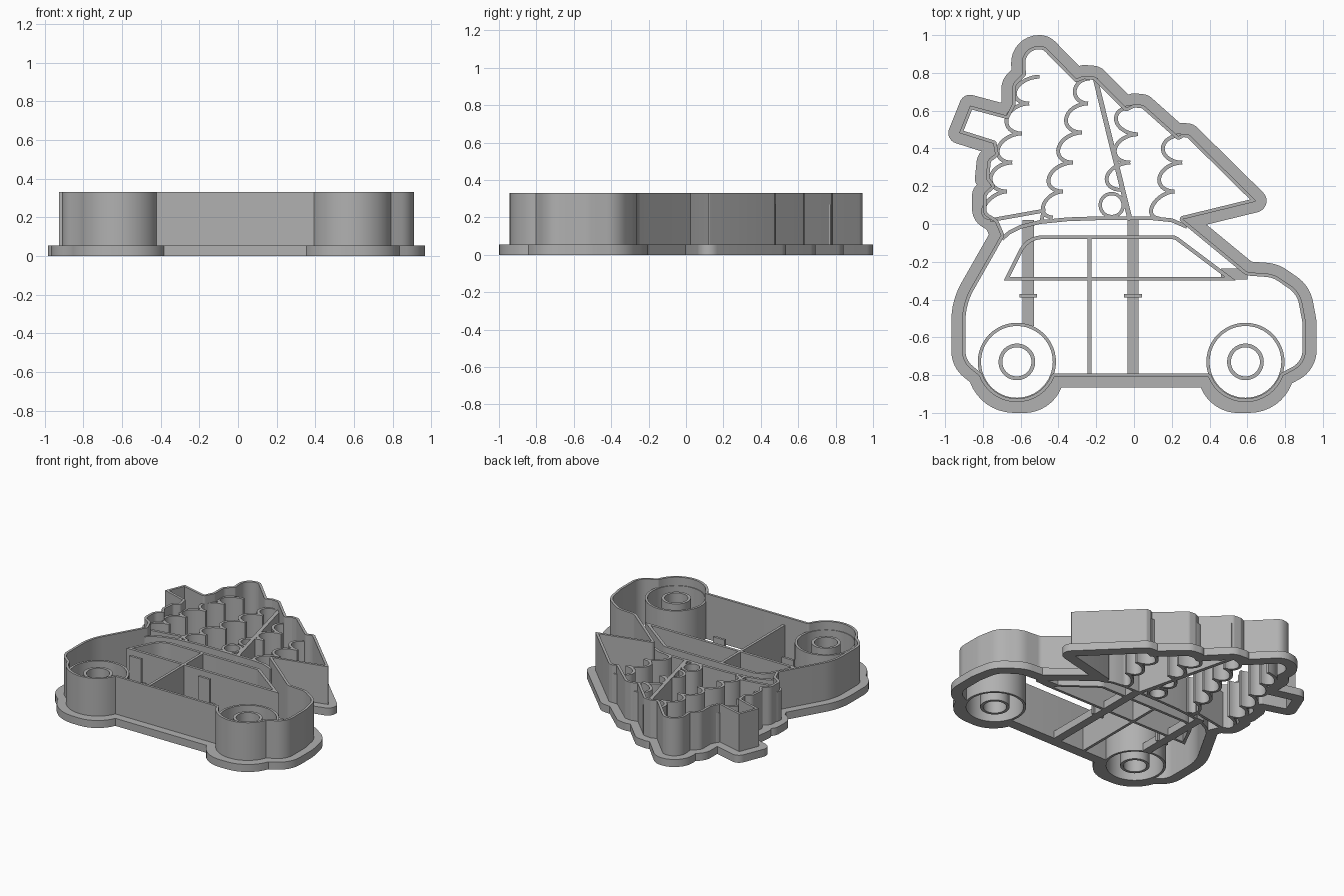
import bpy, bmesh, math
from mathutils import Vector

if "Cube" in bpy.data.objects:
    bpy.data.objects.remove(bpy.data.objects["Cube"])

WALL_TOP, BASE_TOP, RIB_TOP = 0.33, 0.055, 0.27

grey = bpy.data.materials.new("grey plastic")
grey.use_nodes = True
grey.diffuse_color = (0.44, 0.44, 0.44, 1)
grey.node_tree.nodes["Principled BSDF"].inputs["Base Color"].default_value = grey.diffuse_color


def loft(name, rings, closed=True):
    """Join (points, z) rings into a tube; the last ring joins the first."""
    bm = bmesh.new()
    grid = [[bm.verts.new((p[0], p[1], z)) for p in pts] for pts, z in rings]
    n = len(grid[0])
    for a, b in zip(grid, grid[1:] + grid[:1]):
        for i in range(n if closed else n - 1):
            j = (i + 1) % n
            bm.faces.new((a[i], a[j], b[j], b[i]))
    if not closed:
        for i in (0, -1):
            bm.faces.new([ring[i] for ring in grid])
    bmesh.ops.remove_doubles(bm, verts=bm.verts, dist=0.0002)
    bmesh.ops.recalc_face_normals(bm, faces=bm.faces)
    mesh = bpy.data.meshes.new(name)
    bm.to_mesh(mesh)
    bm.free()
    mesh.materials.append(grey)
    obj = bpy.data.objects.new(name, mesh)
    bpy.context.collection.objects.link(obj)
    bpy.ops.object.select_all(action='DESELECT')
    obj.select_set(True)
    bpy.context.view_layer.objects.active = obj
    bpy.ops.object.shade_smooth_by_angle(angle=math.radians(30))
    return obj


def left_of(a, b):
    d = (b - a).normalized()
    return Vector((-d.y, d.x))


def rounded(corners, offset, steps=8):
    """Offset a clockwise outline outwards and round its corners."""
    n = len(corners)
    pts = [Vector(c[:2]) for c in corners]
    moved, tangent, radius = [], [], []
    for i in range(n):
        n1, n2 = left_of(pts[i - 1], pts[i]), left_of(pts[i], pts[(i + 1) % n])
        moved.append(pts[i] + (n1 + n2) * offset / max(1 + n1.dot(n2), 0.2))
        convex = n1.x * n2.y - n1.y * n2.x < 0
        radius.append(max(corners[i][2] + (offset if convex else -offset), 0.0))
        tangent.append(radius[i] * math.tan(n1.angle(n2) / 2))
    out = []
    for i in range(n):
        p, t = moved[i], tangent[i]
        ends = []
        for j in (i - 1, (i + 1) % n):
            edge = (moved[j] - p).length
            both = tangent[i] + tangent[j]
            if both > edge:
                t = min(t, edge * tangent[i] / both)
        for j in (i - 1, (i + 1) % n):
            ends.append((moved[j] - p).normalized())
        half = ends[0].angle(ends[1]) / 2
        r = t * math.tan(half)
        bisector = ends[0] + ends[1]
        if t < 1e-5 or bisector.length < 1e-4:
            out += [p.copy() for _ in range(steps + 1)]
            continue
        centre = p + bisector.normalized() * t / math.cos(half)
        u, v = p + ends[0] * t - centre, p + ends[1] * t - centre
        turn = u.angle(v)
        for k in range(steps + 1):
            f = k / steps
            w = (u * math.sin((1 - f) * turn) + v * math.sin(f * turn)) / math.sin(turn)
            out.append(centre + w)
    return out


def rib(name, path, width=0.02, top=RIB_TOP):
    """Upright strip that follows an open path."""
    pts = [Vector(p) for p in path]
    sides = ([], [])
    for i, p in enumerate(pts):
        n1 = left_of(pts[max(i - 1, 0)], pts[max(i, 1)])
        n2 = left_of(pts[min(i, len(pts) - 2)], pts[min(i + 1, len(pts) - 1)])
        m = (n1 + n2) * width / 2 / max(1 + n1.dot(n2), 0.4)
        sides[0].append(p + m)
        sides[1].append(p - m)
    return loft(name, [(sides[0], 0), (sides[0], top), (sides[1], top), (sides[1], 0)], False)


def ring(name, x, y, outer, inner, top=RIB_TOP, n=48):
    circles = [[(x + r * math.cos(math.tau * k / n), y + r * math.sin(math.tau * k / n))
                for k in range(n)] for r in (outer, inner)]
    return loft(name, [(circles[0], 0), (circles[0], top), (circles[1], top), (circles[1], 0)])


def wheel_arc(x, start, end, r=0.213, y=-0.73):
    """Corners that wrap the outline around the underside of a wheel."""
    def at(deg, rad, fillet):
        a = math.radians(deg)
        return (x + rad * math.cos(a), y + rad * math.sin(a), fillet)
    q = (end - start) / 4
    far = r / math.cos(math.radians(q))
    return [at(start, r, 0), at(start + q, far, r), at(start + 3 * q, far, r), at(end, r, 0)]


# Outer cutter: car body, tree and trunk in one outline with a base flange
outline = wheel_arc(-0.62, -22, -160) + [
    (-.91, -.73, .12), (-.91, -.42, .35), (-.705, -.06, 0),
    # left edge of the tree
    (-.735, .01, .02), (-.8, .05, .05), (-.8, .16, .06), (-.755, .2, 0),
    (-.785, .24, .04), (-.775, .34, .04), (-.735, .37, 0), (-.745, .425, 0),
    # trunk
    (-.926, .482, 0), (-.868, .627, 0), (-.675, .575, 0),
    (-.645, .635, 0), (-.645, .74, .06), (-.59, .795, 0),
    # tree top and right edge
    (-.6, .943, .09), (-.475, .943, .06), (-.305, .77, 0), (-.265, .785, .02),
    (-.205, .78, .03), (-.04, .615, 0), (0, .635, .02), (.05, .63, .03),
    (.235, .465, 0), (.26, .478, .01), (.29, .475, .02), (.65, .12, .005), (.26, .025, 0),
    # bonnet
    (.6, -.255, .05), (.74, -.265, .15), (.88, -.36, .15), (.91, -.52, .2), (.91, -.74, .12),
] + wheel_arc(0.59, -20, -158)
inner, outer, flange = (rounded(outline, d) for d in (-0.018, 0, 0.057))
loft("outer_cutter", [(inner, 0), (flange, 0), (flange, BASE_TOP),
                      (outer, BASE_TOP), (outer, WALL_TOP), (inner, WALL_TOP)])

# Wheels
for side, x in (("rear", -0.62), ("front", 0.59)):
    ring(side + "_wheel_rim", x, -0.73, 0.207, 0.19)
    ring(side + "_wheel_hub", x, -0.73, 0.097, 0.077)

# Side window frame, roof and door line
window = [(-.69, -.3, 0), (-.57, -.06, .14), (.22, -.06, .06), (.54, -.3, 0)]
frame_out, frame_in = rounded(window, 0), rounded(window, -0.02)
loft("window_frame", [(frame_out, 0), (frame_out, RIB_TOP), (frame_in, RIB_TOP), (frame_in, 0)])
rib("roof", [(-.7, -.08), (-.66, -.045), (-.6, -.015), (-.5, .01), (-.35, .025), (-.2, .03),
             (.1, .03), (.2, .02), (.28, -.015)])
rib("door_line", [(-.235, -.065), (-.235, -.8)])
rib("window_corner_bridge", [(.46, -.265), (.6, -.265)], 0.06, BASE_TOP)

# Straps lie flat on the base, with raised buckles
for side, x, low in (("rear", -0.56, -0.54), ("front", -0.005, -0.8)):
    rib(side + "_strap", [(x, low), (x, 0.02)], 0.06, BASE_TOP)
    rib(side + "_buckle", [(x - .047, -.38), (x + .047, -.38)], 0.017)

# Tree: rows of scalloped branches, each scallop ending in a pointed tip
rows = [
    [(-.5, .78), (-.555, .638), (-.593, .479), (-.645, .325), (-.672, .172), (-.755, .03)],
    [(-.235, .77), (-.243, .638), (-.275, .484), (-.323, .325), (-.376, .172), (-.43, .035)],
    [(-.01, .62), (.02, .475), (-.02, .325), (-.065, .18)],
    [(.25, .47), (.255, .325), (.215, .172), (.135, .03)],
]
for r, tips in enumerate(rows):
    for s, (a, b) in enumerate(zip(tips, tips[1:])):
        bulge = 0.075 if b[1] < 0.1 or s == 0 and r == 1 else 0.1
        path = []
        for k in range(17):
            t = math.pi * k / 16
            f = (1 - math.cos(t)) / 2
            path.append((a[0] + (b[0] - a[0]) * f - bulge * math.sin(t), a[1] + (b[1] - a[1]) * f))
        rib(f"branch_{r + 1}_{s + 1}", path)
ring("branch_loop", -.118, .1, .07, .052, n=24)
rib("tree_base", [(-.76, .02), (-.48, .07), (-.49, .01)])
rib("tree_cord", [(-.205, .77), (-.02, .02)], 0.026)
